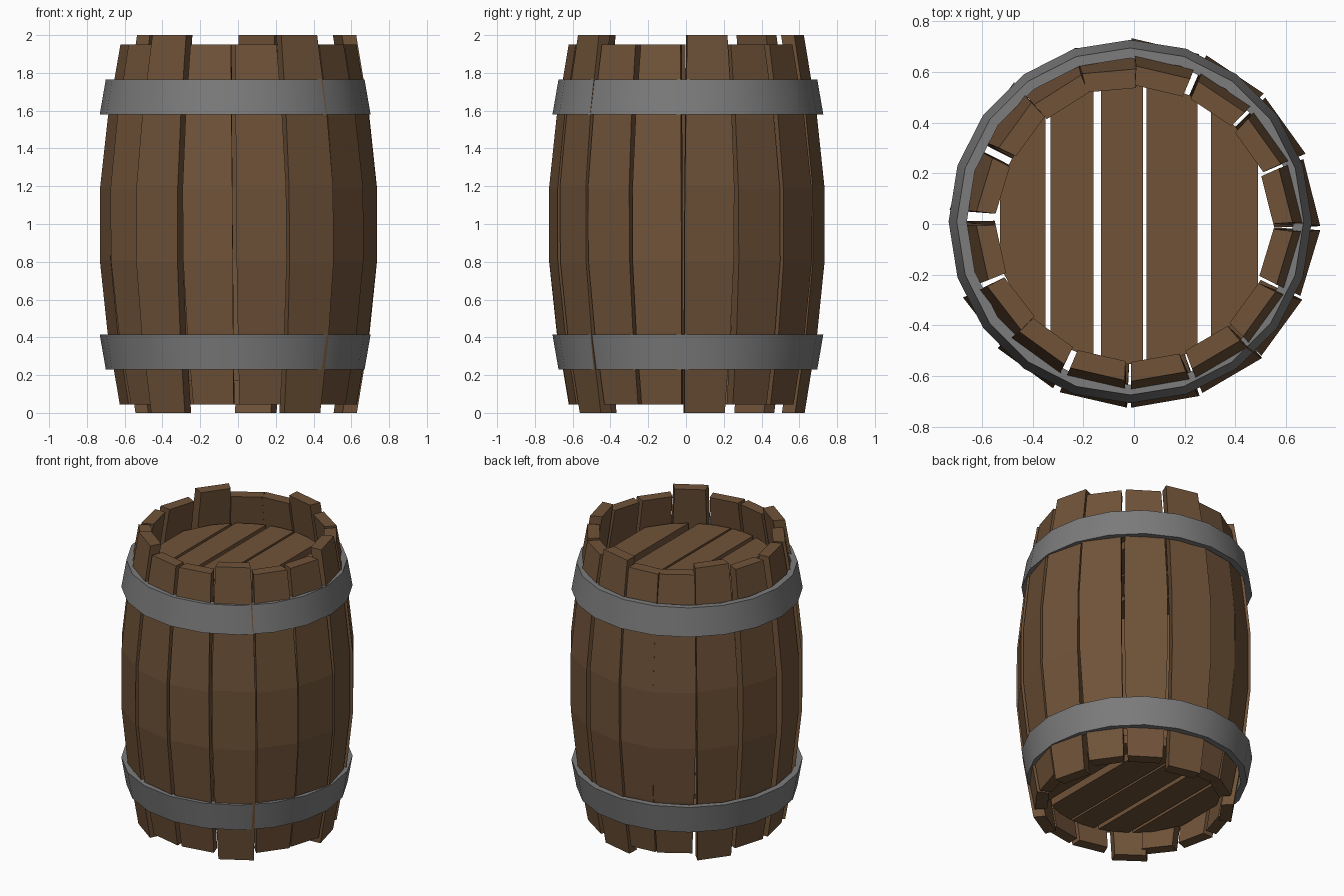
import bpy, bmesh, math, random
from mathutils import Vector

if "Cube" in bpy.data.objects:
    bpy.data.objects.remove(bpy.data.objects["Cube"])
random.seed(4)

def material(name, rgb):
    m = bpy.data.materials.new(name)
    m.diffuse_color = (*rgb, 1)
    m.use_nodes = True
    m.node_tree.nodes["Principled BSDF"].inputs["Base Color"].default_value = m.diffuse_color
    return m

wood = material("wood", (0.16, 0.085, 0.04))
iron = material("iron", (0.2, 0.2, 0.2))

def make_object(name, bm, mat):
    bmesh.ops.recalc_face_normals(bm, faces=bm.faces)
    me = bpy.data.meshes.new(name)
    bm.to_mesh(me)
    bm.free()
    ob = bpy.data.objects.new(name, me)
    bpy.context.collection.objects.link(ob)
    me.materials.append(mat)
    return ob

def loft(bm, rings, closed=False):
    """Skin a list of equal-sized point loops; cap the ends or join them."""
    vs = [[bm.verts.new(p) for p in ring] for ring in rings]
    n = len(vs[0])
    for a, b in zip(vs, vs[1:] + (vs[:1] if closed else [])):
        for i in range(n):
            j = (i + 1) % n
            bm.faces.new((a[i], a[j], b[j], b[i]))
    if not closed:
        bm.faces.new(vs[0])
        bm.faces.new(vs[-1])

# bulging staves, five of them longer than the rest
PROFILE = [(0, .61, .22), (.2, .673, .25), (.4, .713, .27),
           (.6, .713, .27), (.8, .673, .25), (1, .61, .22)]
ANGLES = [-57, -35, -12.5, 10, 33, 56, 80, 98, 119, 141, 165, 190, 214, 233, 257, 280]
LONG = {-57, 10, 80, 141, 233}

def stave(index, degrees):
    z0, z1 = (0, 2) if degrees in LONG else (.045, 1.95)
    a = math.radians(degrees)
    yaw = a + math.radians(random.uniform(-5, 5))
    lean = random.uniform(-.012, .012)
    radial = Vector((math.cos(a), math.sin(a), 0))
    out = Vector((math.cos(yaw), math.sin(yaw), 0))
    side = Vector((-math.sin(yaw), math.cos(yaw), 0))
    rings = []
    for t, r, w in PROFILE:
        c = radial * r + side * lean * (2 * t - 1) + Vector((0, 0, z0 + (z1 - z0) * t))
        rings.append([c - side * w / 2, c + side * w / 2,
                      c + side * w * .44 - out * .075, c - side * w * .44 - out * .075])
    bm = bmesh.new()
    loft(bm, rings)
    make_object(f"stave_{index + 1}", bm, wood)

for i, d in enumerate(ANGLES):
    stave(i, d)

# tapered iron hoops
def hoop(name, z_low, r_low, z_high, r_high, thick=.04, sides=20):
    section = [(r_low, z_low), (r_high, z_high), (r_high - thick, z_high), (r_low - thick, z_low)]
    rings = []
    for k in range(sides):
        a = math.tau * k / sides
        rings.append([(-.015 + r * math.cos(a), .01 + r * math.sin(a), z) for r, z in section])
    bm = bmesh.new()
    loft(bm, rings, closed=True)
    ob = make_object(name, bm, iron)
    bpy.ops.object.select_all(action='DESELECT')
    ob.select_set(True)
    bpy.context.view_layer.objects.active = ob
    bpy.ops.object.shade_smooth_by_angle(angle=math.radians(30))

hoop("lower_hoop", .23, .685, .415, .717)
hoop("upper_hoop", 1.58, .717, 1.765, .685)

# recessed end planks, trimmed to the round
PLANKS = [(-.53, -.35), (-.33, -.16), (-.13, .035), (.05, .25), (.305, .49)]

def end_planks(prefix, z0, z1, radius=.555):
    for i, (xa, xb) in enumerate(PLANKS):
        xs = [xa, (xa + xb) / 2, xb]
        ys = [math.sqrt(radius ** 2 - x * x) for x in xs]
        outline = [(x, -y) for x, y in zip(xs, ys)] + [(x, y) for x, y in zip(xs[::-1], ys[::-1])]
        bm = bmesh.new()
        loft(bm, [[(x, y, z) for x, y in outline] for z in (z0, z1)])
        make_object(f"{prefix}_plank_{i + 1}", bm, wood)

end_planks("bottom", .17, .23)
end_planks("top", 1.70, 1.76)
